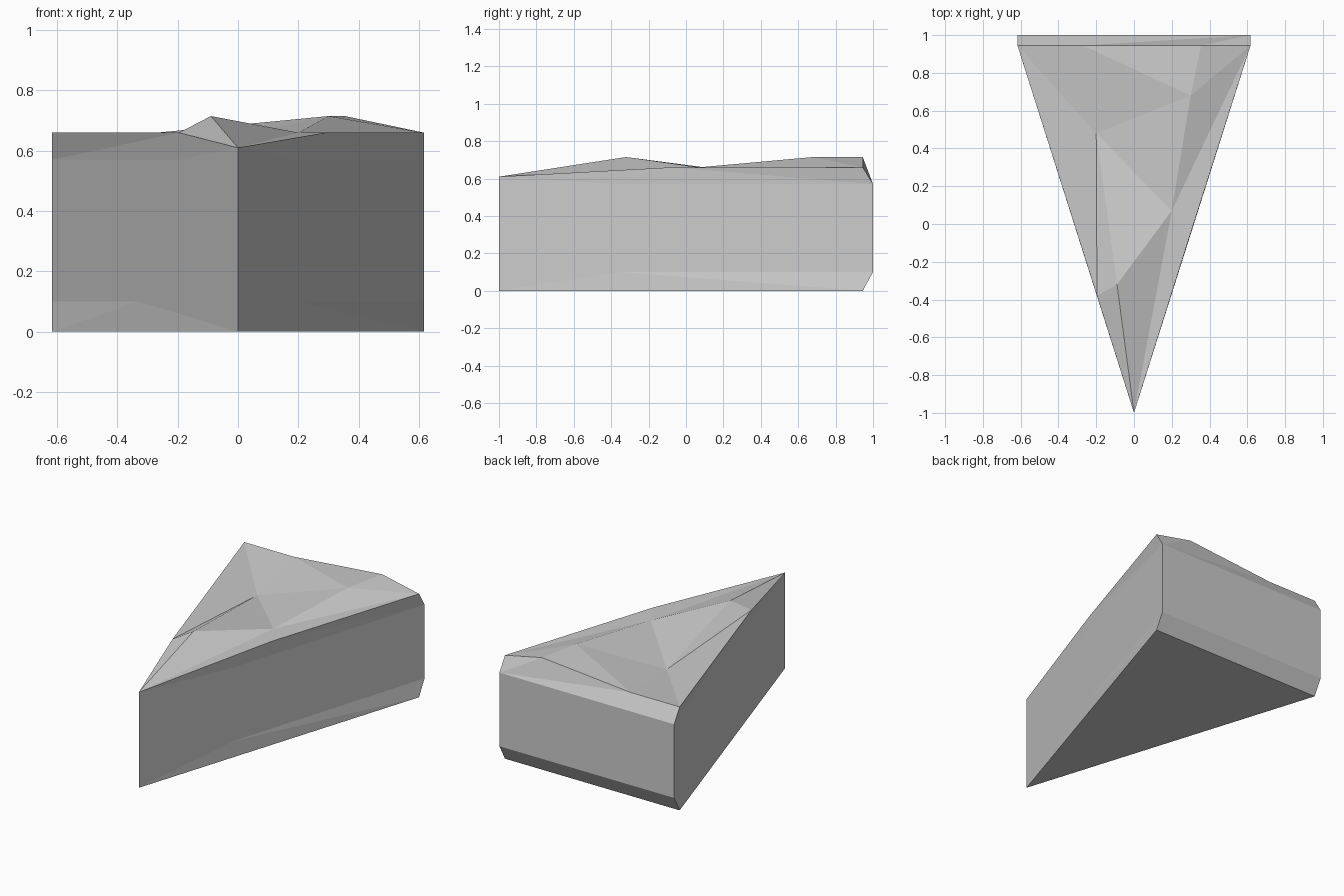
import bpy
import bmesh

cube = bpy.data.objects.get("Cube")
if cube:
    bpy.data.objects.remove(cube, do_unlink=True)

HALF, BACK, INSET = 0.617, 1.0, 0.945
LOW, HIGH, RIM, PEAK = 0.1, 0.57, 0.66, 0.715

grey = bpy.data.materials.new("stone grey")
grey.use_nodes = True
colour = (0.6, 0.6, 0.6, 1)
grey.diffuse_color = colour
grey.node_tree.nodes["Principled BSDF"].inputs["Base Color"].default_value = colour


def on_wall(side, y, z):
    """Point on the flat side wall at depth y."""
    return (side * HALF * (y + BACK) / (2 * BACK), y, z)


# Named points: the front tip, the uneven top and the back edge of the top
points = {
    "tip": (0, -BACK, 0.61),
    "tip_base": (0, -BACK, 0),
    "ridge": (-0.09, -0.32, PEAK),
    "hollow": (-0.2, 0.48, 0.61),
    "saddle": (0.2, 0.07, RIM),
    "hump": (0.3, 0.68, PEAK),
    "back_hump": (0.355, INSET, PEAK),
    "back_dip": (-0.27, INSET, RIM),
    "rim_left": (0.29, -0.08, RIM),
    "rim_right": (-0.196, -0.38, RIM),
}
# Matching corner points on both sides
for name, side, y_low in (("left", 1, -0.35), ("right", -1, 0.07)):
    points["corner_" + name] = (side * HALF, INSET, RIM)
    points["base_" + name] = (side * HALF, INSET, 0)
    points["high_" + name] = (side * HALF, BACK, HIGH)
    points["low_" + name] = (side * HALF, BACK, LOW)
    points["mid_high_" + name] = on_wall(side, -0.36, HIGH)
    points["mid_low_" + name] = on_wall(side, y_low, LOW)

# Uneven top facets
faces = [
    "tip ridge rim_right",
    "tip saddle ridge",
    "tip rim_left saddle",
    "ridge saddle hollow",
    "rim_right ridge hollow",
    "rim_right hollow corner_right",
    "corner_right hollow back_dip",
    "hollow hump back_dip",
    "back_dip hump back_hump",
    "hollow saddle hump",
    "saddle rim_left corner_left",
    "saddle corner_left hump",
    "hump corner_left back_hump",
    # Back bevels, back wall and base
    "back_dip back_hump high_left",
    "back_hump corner_left high_left",
    "corner_right back_dip high_right",
    "high_right back_dip high_left",
    "high_right high_left low_left low_right",
    "low_right low_left base_left base_right",
    "tip_base base_right base_left",
]
# Side walls with slightly bent upper and lower bands
for s in ("left", "right"):
    faces += [
        f"tip mid_high_{s} rim_{s}",
        f"rim_{s} mid_high_{s} high_{s}",
        f"rim_{s} high_{s} corner_{s}",
        f"tip_base mid_low_{s} low_{s} high_{s} mid_high_{s} tip",
        f"tip_base base_{s} mid_low_{s}",
        f"base_{s} low_{s} mid_low_{s}",
    ]

bm = bmesh.new()
verts = {name: bm.verts.new(co) for name, co in points.items()}
for face in faces:
    bm.faces.new([verts[name] for name in face.split()])
bmesh.ops.recalc_face_normals(bm, faces=bm.faces)

mesh = bpy.data.meshes.new("stone_wedge")
bm.to_mesh(mesh)
bm.free()
mesh.materials.append(grey)
wedge = bpy.data.objects.new("stone_wedge", mesh)
bpy.context.collection.objects.link(wedge)
